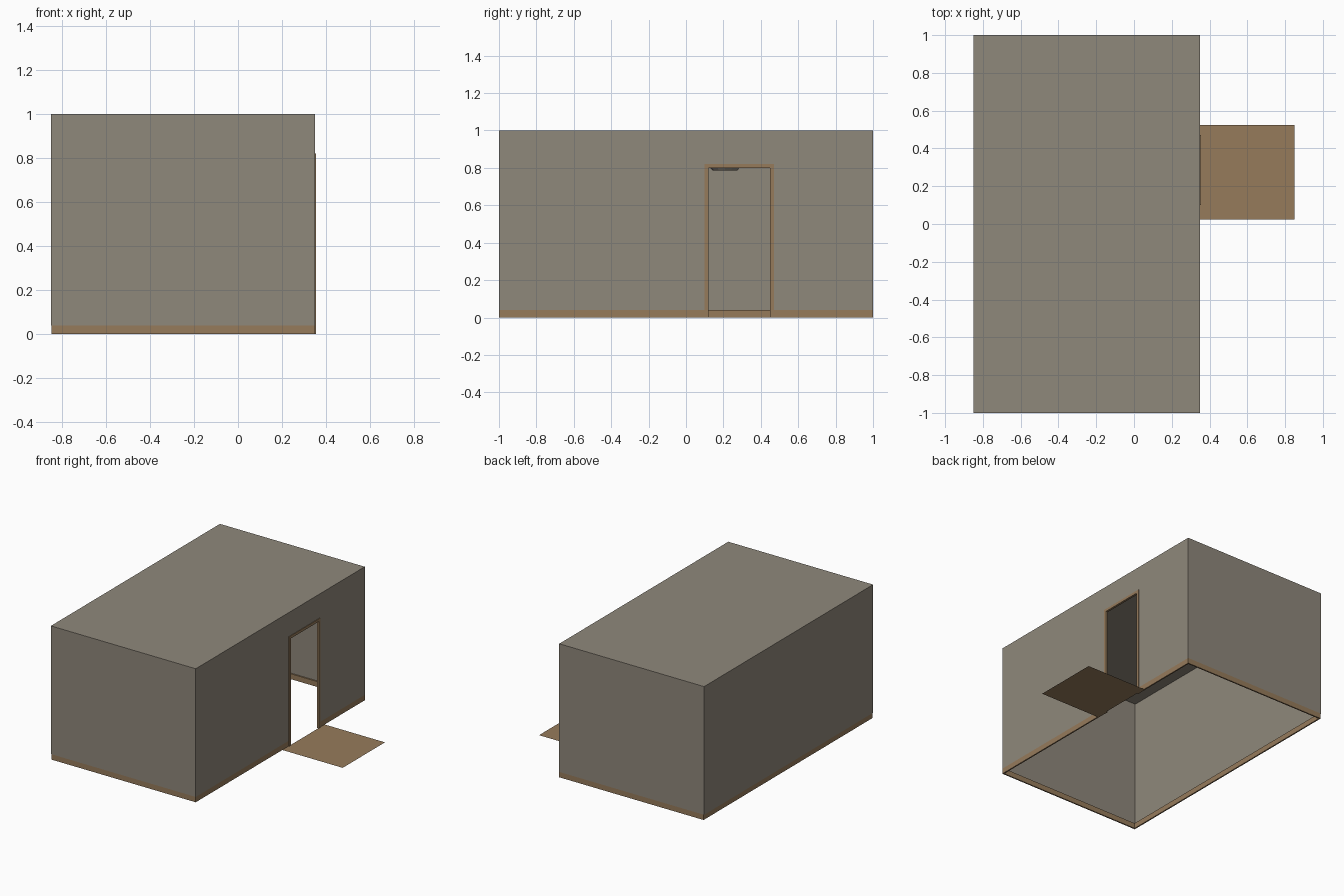
import bpy, bmesh, math

if "Cube" in bpy.data.objects:
    bpy.data.objects.remove(bpy.data.objects["Cube"])

X0, X1, Y0, Y1, H = -0.85, 0.35, -1.0, 1.0, 1.0   # room shell
D0, D1, DH = 0.12, 0.45, 0.80                     # doorway
SK, T, F = 0.04, 0.01, 0.02                       # skirting height, thickness, frame width


def material(name, rgb):
    m = bpy.data.materials.new(name)
    m.diffuse_color = (*rgb, 1)
    m.use_nodes = True
    m.node_tree.nodes["Principled BSDF"].inputs["Base Color"].default_value = m.diffuse_color
    return m


PLASTER = material("warm_grey_plaster", (0.275, 0.246, 0.198))
WOOD = material("brown_wood", (0.305, 0.198, 0.105))


def finish(name, bm, mat, weld=False):
    if weld:
        bmesh.ops.remove_doubles(bm, verts=bm.verts, dist=1e-5)
    bmesh.ops.recalc_face_normals(bm, faces=bm.faces)
    me = bpy.data.meshes.new(name)
    bm.to_mesh(me)
    bm.free()
    me.materials.append(mat)
    ob = bpy.data.objects.new(name, me)
    bpy.context.collection.objects.link(ob)
    return ob


def quad(bm, *pts):
    bm.faces.new([bm.verts.new(p) for p in pts])


def upright(bm, a, b, z0, z1):
    """Vertical panel between two plan points."""
    quad(bm, (*a, z0), (*b, z0), (*b, z1), (*a, z1))


def box(bm, lo, hi):
    vs = bmesh.ops.create_cube(bm, size=1)["verts"]
    for v in vs:
        v.co = [lo[i] + (v.co[i] + 0.5) * (hi[i] - lo[i]) for i in range(3)]


# walls and ceiling: single-skin shell, open underneath
bm = bmesh.new()
upright(bm, (X0, Y0), (X1, Y0), SK, H)
upright(bm, (X1, Y1), (X0, Y1), SK, H)
upright(bm, (X0, Y1), (X0, Y0), SK, H)
upright(bm, (X1, Y0), (X1, D0), SK, H)
upright(bm, (X1, D0), (X1, D1), DH, H)
upright(bm, (X1, D1), (X1, Y1), SK, H)
quad(bm, (X0, Y0, H), (X1, Y0, H), (X1, Y1, H), (X0, Y1, H))
finish("room_shell", bm, PLASTER, True)

# skirting boards, interrupted at the doorway
bm = bmesh.new()
box(bm, (X0 + 0.004, Y0, 0), (X1, Y0 + T, SK))
box(bm, (X0 + 0.004, Y1 - T, 0), (X1, Y1, SK))
box(bm, (X0 + 0.004, Y0 + T, 0), (X0 + 0.004 + T, Y1 - T, SK))
box(bm, (X1 - T, Y0 + T, 0), (X1, D0 - F, SK))
box(bm, (X1 - T, D1 + F, 0), (X1, Y1 - T, SK))
finish("skirting_boards", bm, WOOD)

# door frame
bm = bmesh.new()
fx0, fx1 = X1 - 0.012, X1 + 0.004
box(bm, (fx0, D0 - F, 0), (fx1, D0, DH))
box(bm, (fx0, D1, 0), (fx1, D1 + F, DH))
box(bm, (fx0, D0 - F, DH), (fx1, D1 + F, DH + F))
finish("door_frame", bm, WOOD)

# entrance mat outside the doorway
bm = bmesh.new()
quad(bm, (X1, 0.025, 0), (0.85, 0.025, 0), (0.85, 0.525, 0), (X1, 0.525, 0))
mat_ob = finish("entrance_floor", bm, WOOD)
if mat_ob.data.polygons[0].normal.z < 0:
    mat_ob.data.flip_normals()

# pendant lamp on a thin cord
bm = bmesh.new()
profile = [(0.065, 0.785), (0.078, 0.80), (0.09, 0.83), (0.07, 0.85), (0.004, 0.86), (0.004, 1.0)]
N = 12
rings = [[bm.verts.new((-0.25 + r * math.cos(math.tau * i / N),
                        0.208 + r * math.sin(math.tau * i / N), z)) for i in range(N)]
         for r, z in profile]
for a, b in zip(rings, rings[1:]):
    for i in range(N):
        j = (i + 1) % N
        bm.faces.new((a[i], a[j], b[j], b[i]))
bm.faces.new(rings[0])
finish("pendant_lamp", bm, PLASTER)
